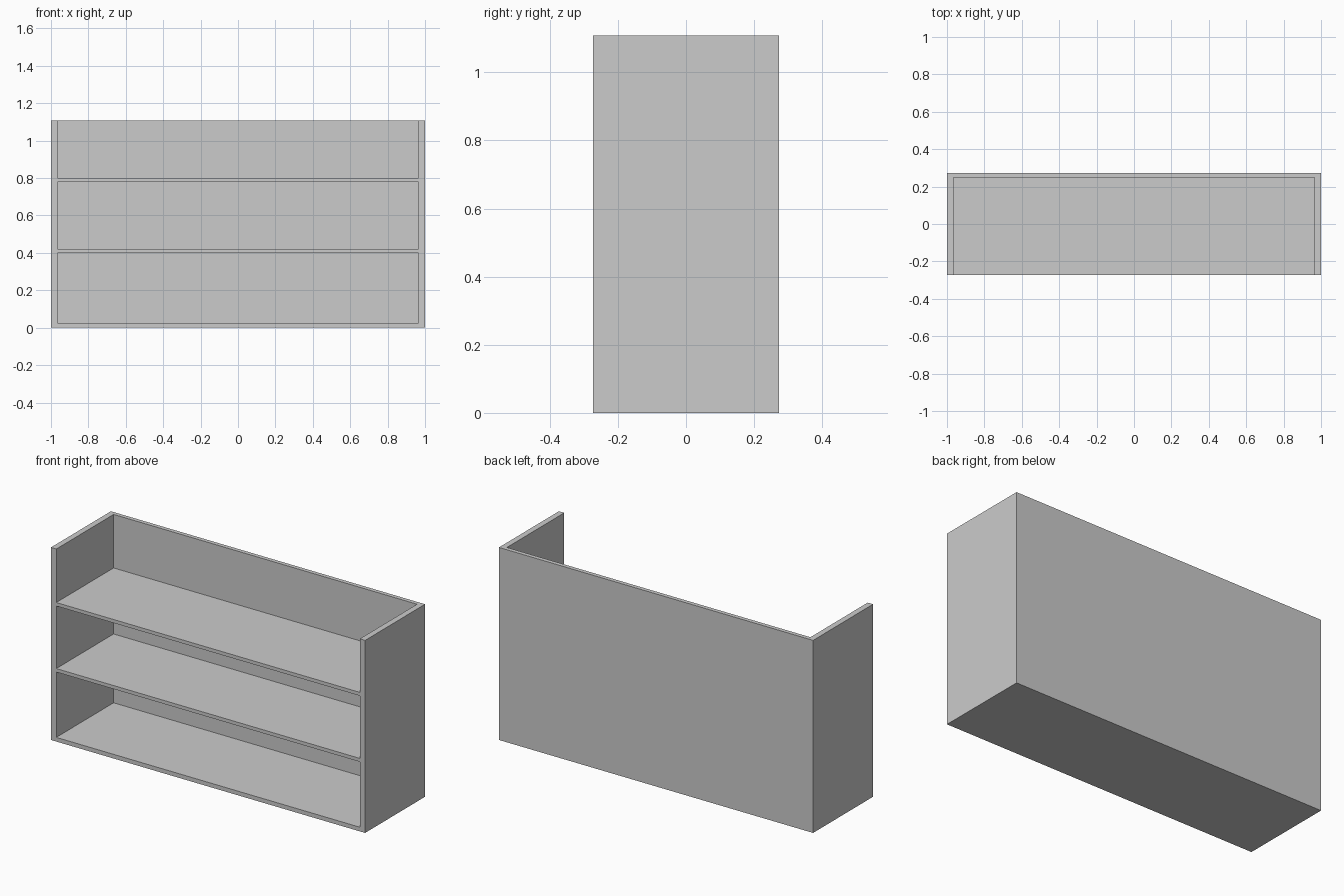
import bpy

if "Cube" in bpy.data.objects:
    bpy.data.objects.remove(bpy.data.objects["Cube"])

WIDTH, DEPTH, HEIGHT = 2.0, 0.545, 1.108
SIDE, BACK = 0.034, 0.024
# Floor and ceiling of each compartment; the last is open at the top
BAYS = [(0.024, 0.40), (0.42, 0.78), (0.80, HEIGHT + 0.1)]


def box(name, lo, hi):
    bpy.ops.mesh.primitive_cube_add(size=1, location=[(a + b) / 2 for a, b in zip(lo, hi)])
    ob = bpy.context.object
    ob.name = name
    ob.scale = [b - a for a, b in zip(lo, hi)]
    bpy.ops.object.transform_apply(location=True, rotation=True, scale=True)
    return ob


# Solid carcass: sides, back, base and shelves in one piece
shelf_unit = box("shelf_unit", (-WIDTH / 2, -DEPTH / 2, 0), (WIDTH / 2, DEPTH / 2, HEIGHT))

# Hollow out each compartment from the front
for i, (z0, z1) in enumerate(BAYS):
    cutter = box(f"compartment_cutter_{i}",
                 (-WIDTH / 2 + SIDE, -DEPTH / 2 - 0.1, z0),
                 (WIDTH / 2 - SIDE, DEPTH / 2 - BACK, z1))
    cutter.hide_render = True
    mod = shelf_unit.modifiers.new(f"compartment_{i}", 'BOOLEAN')
    mod.operation = 'DIFFERENCE'
    mod.solver = 'EXACT'
    mod.object = cutter
    bpy.context.view_layer.objects.active = shelf_unit
    bpy.ops.object.modifier_apply(modifier=mod.name)
    bpy.data.objects.remove(cutter, do_unlink=True)
